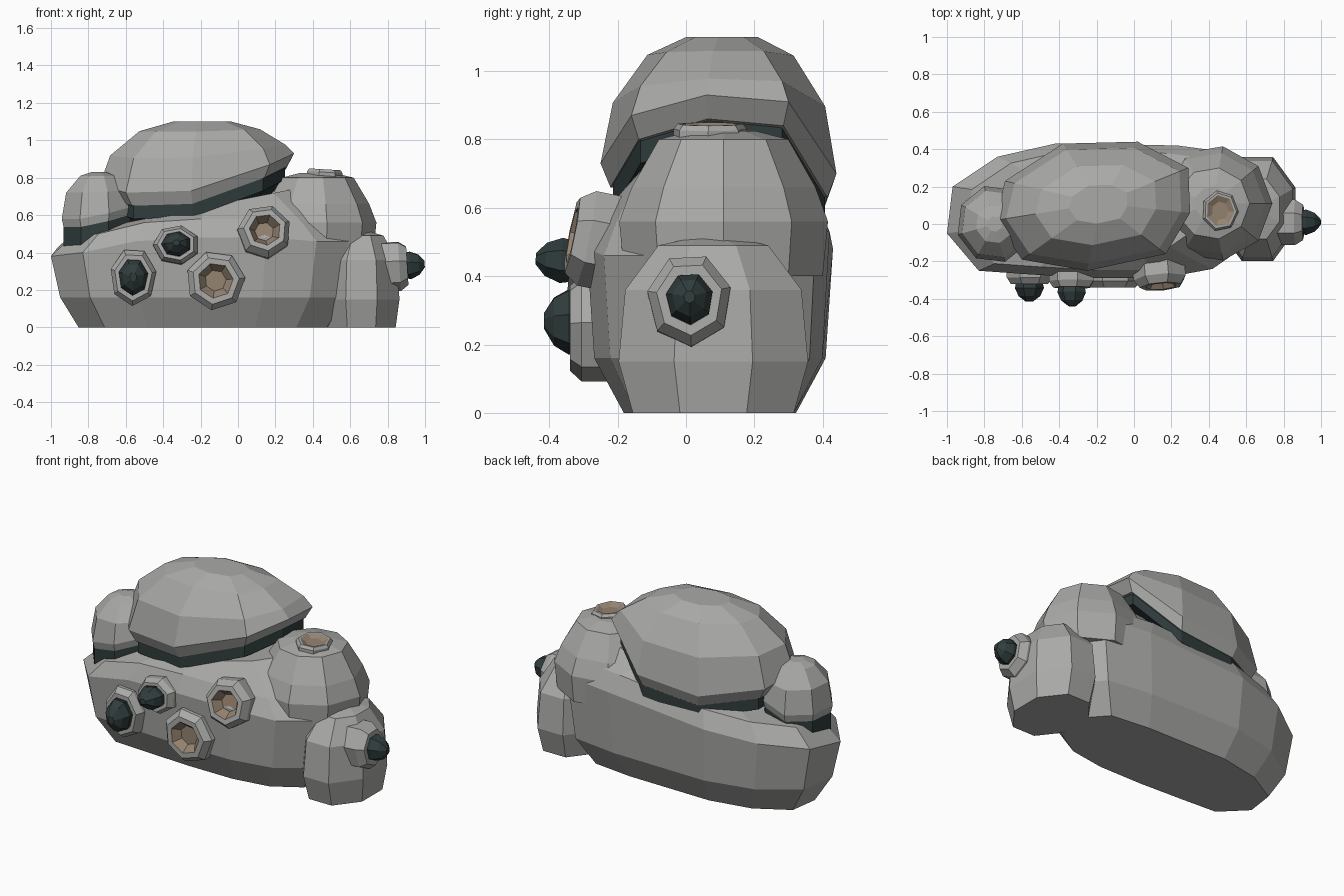
import bpy, bmesh, math
from mathutils import Vector, Matrix

if "Cube" in bpy.data.objects:
    bpy.data.objects.remove(bpy.data.objects["Cube"])


def material(name, rgb):
    m = bpy.data.materials.new(name)
    m.diffuse_color = (*rgb, 1)
    m.use_nodes = True
    m.node_tree.nodes["Principled BSDF"].inputs["Base Color"].default_value = m.diffuse_color
    return m


STONE = material("grey stone", (0.40, 0.40, 0.39))
DARK = material("dark green stone", (0.030, 0.046, 0.046))
BROWN = material("brown hollow", (0.30, 0.23, 0.165))


def loft(name, rings, mat, matrix=None, inner=None, inner_from=99):
    """Join rings of equal point count, closing both ends with a fan or flat face."""
    bm = bmesh.new()
    loops = [[bm.verts.new(p) for p in r] for r in rings]
    n = len(loops[0])
    for k, (a, b) in enumerate(zip(loops, loops[1:])):
        for i in range(n):
            j = (i + 1) % n
            f = bm.faces.new((a[i], a[j], b[j], b[i]))
            f.material_index = 1 if k >= inner_from else 0
    bm.faces.new(loops[0])
    f = bm.faces.new(loops[-1])
    f.material_index = 1 if inner_from < 99 else 0
    bmesh.ops.recalc_face_normals(bm, faces=bm.faces)
    if matrix:
        bm.transform(matrix)
    me = bpy.data.meshes.new(name)
    bm.to_mesh(me)
    bm.free()
    me.materials.append(mat)
    if inner:
        me.materials.append(inner)
    ob = bpy.data.objects.new(name, me)
    bpy.context.collection.objects.link(ob)
    return ob


def shrink(pts, c, s, zf, sy=None):
    """Scale an outline about centre c; zf gives the new height of each point."""
    sy = sy or s
    out = []
    for x, y, z in pts:
        X, Y = c[0] + (x - c[0]) * s, c[1] + (y - c[1]) * sy
        out.append((X, Y, zf(X, Y, z)))
    return out


def oval(cx, cy, rx, ry, n, zf, turn=0.0):
    pts = []
    for i in range(n):
        a = 2 * math.pi * (i + turn) / n
        x, y = cx + rx * math.cos(a), cy + ry * math.sin(a)
        pts.append((x, y, zf(x, y)))
    return pts


# Main rock body
body = [(-1.0, -0.05, 0.38), (-0.83, -0.25, 0.40), (-0.55, -0.27, 0.46), (-0.2, -0.29, 0.48),
        (0.15, -0.29, 0.48), (0.42, -0.24, 0.46), (0.62, -0.10, 0.46), (0.65, 0.22, 0.5),
        (0.53, 0.38, 0.53), (0.23, 0.42, 0.53), (-0.42, 0.43, 0.48), (-0.73, 0.36, 0.45),
        (-0.97, 0.2, 0.42)]
bc = (-0.18, 0.07)
loft("main_rock", [
    shrink(body, bc, 0.82, lambda x, y, z: 0, 0.70),
    shrink(body, bc, 0.94, lambda x, y, z: 0.16, 0.94),
    body,
    shrink(body, bc, 0.87, lambda x, y, z: z + 0.10, 0.88),
    shrink(body, bc, 0.62, lambda x, y, z: 0.68 + 0.2 * x),
], STONE)

# Large tilted cap with a dark seam beneath it
cap = [(0.30, 0.06, 0.93), (0.17, -0.16, 0.87), (-0.25, -0.25, 0.73), (-0.6, -0.19, 0.72),
       (-0.74, 0.02, 0.76), (-0.69, 0.23, 0.72), (-0.38, 0.43, 0.67), (0.02, 0.44, 0.70),
       (0.29, 0.30, 0.91)]
cc = (-0.18, 0.11)
loft("large_cap", [
    shrink(cap, cc, 0.92, lambda x, y, z: z - 0.07),
    cap,
    shrink(cap, cc, 0.90, lambda x, y, z: 0.925 + 0.35 * (z - 0.78)),
    shrink(cap, cc, 0.62, lambda x, y, z: 1.05 + 0.06 * (z - 0.78)),
    shrink(cap, cc, 0.30, lambda x, y, z: 1.10),
], STONE)
loft("large_seam", [
    shrink(cap, cc, 0.90, lambda x, y, z: z - 0.14),
    shrink(cap, cc, 0.90, lambda x, y, z: z - 0.04),
], DARK)

# Small cap on the left with its seam
sc = (-0.745, 0.0)
small = oval(*sc, 0.205, 0.21, 8, lambda x, y: 0.58 + 0.28 * max(0, x + 0.80), 0.35)
loft("small_cap", [
    shrink(small, sc, 0.93, lambda x, y, z: z - 0.06),
    small,
    shrink(small, sc, 0.88, lambda x, y, z: 0.72 + 0.2 * (z - 0.58)),
    shrink(small, sc, 0.50, lambda x, y, z: 0.81),
    shrink(small, sc, 0.20, lambda x, y, z: 0.83),
], STONE)
loft("small_seam", [
    shrink(small, sc, 0.95, lambda x, y, z: z - 0.165),
    shrink(small, sc, 0.95, lambda x, y, z: z - 0.04),
], DARK)

# Upper right lump
uc = (0.42, 0.11)
upper = oval(*uc, 0.32, 0.31, 9, lambda x, y: 0.56)
loft("upper_right_lump", [
    shrink(upper, uc, 0.95, lambda x, y, z: 0.40),
    upper,
    shrink(upper, uc, 0.88, lambda x, y, z: 0.66),
    shrink(upper, uc, 0.62, lambda x, y, z: 0.80),
    shrink(upper, uc, 0.30, lambda x, y, z: 0.825),
], STONE)

# Lower right lump
lc = (0.66, 0.08)
lower = oval(*lc, 0.22, 0.30, 8, lambda x, y: 0.15, 0.5)
loft("lower_right_lump", [
    shrink(lower, lc, 0.90, lambda x, y, z: 0, 0.85),
    lower,
    shrink(lower, lc, 0.93, lambda x, y, z: 0.36),
    shrink(lower, lc, 0.58, lambda x, y, z: 0.49),
    shrink(lower, lc, 0.25, lambda x, y, z: 0.51),
], STONE)


def crater(name, loc, normal, r, height, hole, crystal=0.0, n=7, turn=0.2, stretch=1.0):
    """Raised rim with a brown hollow, or with a dark crystal growing out of it."""
    q = Vector(normal).to_track_quat('Z', 'Y').to_matrix().to_4x4()
    mat = Matrix.Translation(loc) @ q
    ring = lambda rad, z: oval(0, 0, rad, rad * stretch, n, lambda x, y: z, turn)
    loft(name + "_rim", [ring(r, -0.09), ring(r, height * 0.3), ring((r + hole) / 2, height),
                         ring(hole, height), ring(hole * 0.6, 0.006)],
         STONE, mat, BROWN, 3)
    if crystal:
        c = hole * 0.98
        loft(name + "_crystal", [ring(c * 0.8, 0), ring(c * 1.02, crystal * 0.5),
                                 ring(c * 0.75, crystal * 0.8), ring(c * 0.25, crystal)],
             DARK, mat)


# Vents on the front, right end and top
crater("low_left_vent", (-0.56, -0.27, 0.27), (0, -1, 0), 0.125, 0.05, 0.08, 0.145, 7, 0.2, 1.25)
crater("upper_left_vent", (-0.33, -0.29, 0.44), (0, -1, 0.08), 0.125, 0.05, 0.08, 0.15, 7, 0.5, 0.85)
crater("low_middle_vent", (-0.12, -0.29, 0.25), (0, -1, 0), 0.16, 0.05, 0.095, 0, 7, 0.1)
crater("upper_middle_vent", (0.14, -0.275, 0.51), (0.08, -1, 0.2), 0.145, 0.06, 0.085, 0, 7, 0.4)
crater("right_vent", (0.845, 0.01, 0.33), (1, 0, 0.06), 0.125, 0.06, 0.07, 0.153, 7, 0.3, 1.1)
crater("top_vent", (0.46, 0.07, 0.823), (0.06, 0, 1), 0.11, 0.022, 0.085, 0, 7, 0.2, 0.9)
